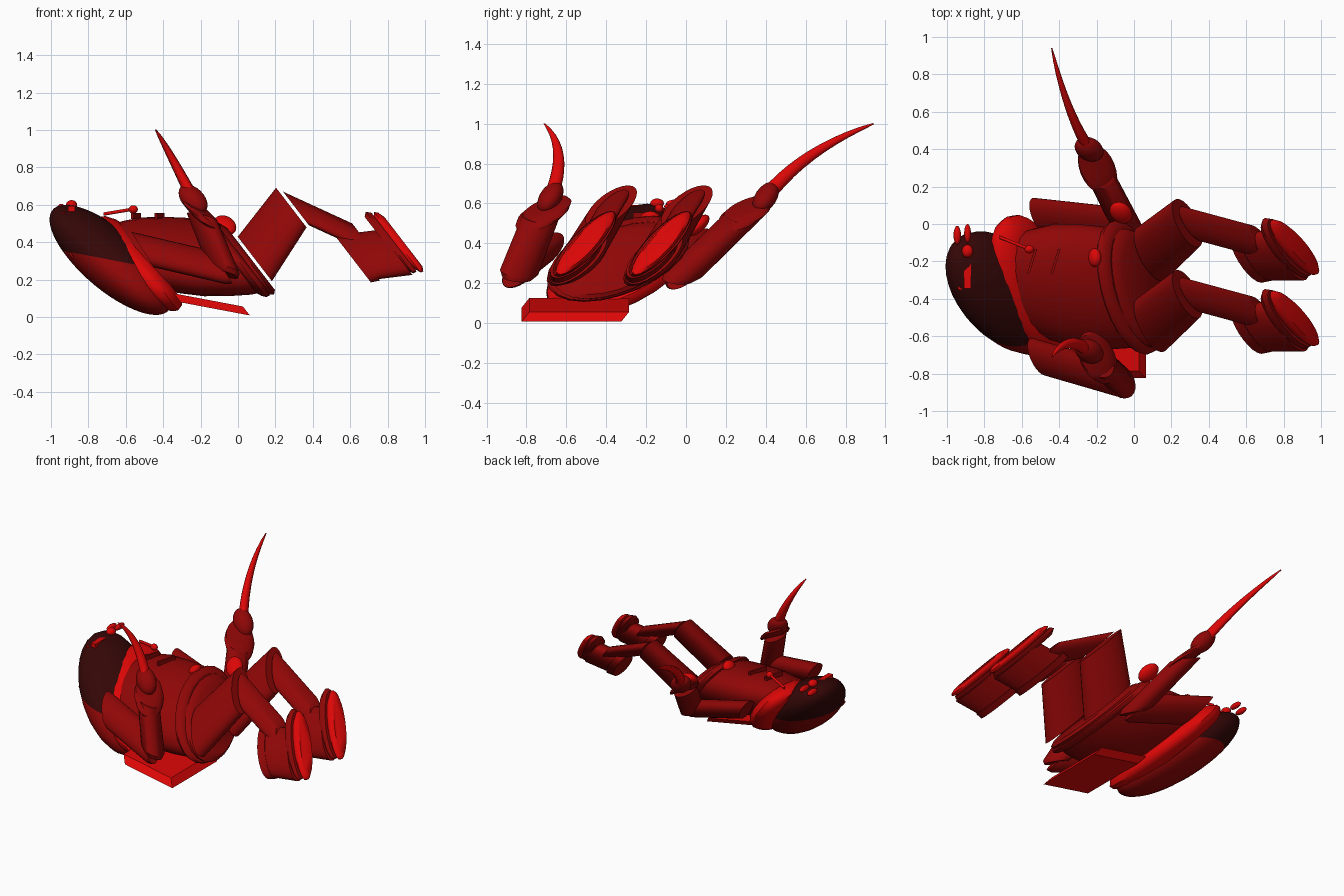
import bpy, bmesh, math
from mathutils import Vector as V

cube = bpy.data.objects.get("Cube")
if cube:
    bpy.data.objects.remove(cube)


def material(name, colour):
    m = bpy.data.materials.new(name)
    m.use_nodes = True
    m.diffuse_color = colour
    m.node_tree.nodes["Principled BSDF"].inputs["Base Color"].default_value = colour
    return m


red = material("deep red", (0.28, 0.002, 0.002, 1))
bright = material("bright red", (0.72, 0.002, 0.002, 1))
dark = material("dark maroon", (0.035, 0.002, 0.002, 1))


def finish(name, bm, mat):
    bmesh.ops.recalc_face_normals(bm, faces=bm.faces)
    me = bpy.data.meshes.new(name)
    bm.to_mesh(me)
    bm.free()
    ob = bpy.data.objects.new(name, me)
    bpy.context.collection.objects.link(ob)
    me.materials.append(mat)
    bpy.ops.object.select_all(action='DESELECT')
    ob.select_set(True)
    bpy.context.view_layer.objects.active = ob
    bpy.ops.object.shade_smooth_by_angle(angle=math.radians(40))
    return ob


def loft(name, centres, radii, u, v, mat=red, seg=24):
    """Skin elliptical rings with half axes u and v along a row of centres."""
    u, v = V(u), V(v)
    bm = bmesh.new()
    angles = [math.tau * i / seg for i in range(seg)]
    rings = [[bm.verts.new(c + (u * math.cos(a) + v * math.sin(a)) * r) for a in angles]
             for c, r in zip(centres, radii)]
    for lo, hi in zip(rings, rings[1:]):
        for i in range(seg):
            j = (i + 1) % seg
            bm.faces.new((lo[i], lo[j], hi[j], hi[i]))
    bm.faces.new(rings[0])
    bm.faces.new(rings[-1])
    return finish(name, bm, mat)


def tube(name, p0, p1, u, v, profile=((0, 1), (1, 1)), mat=red):
    p0, p1 = V(p0), V(p1)
    return loft(name, [p0.lerp(p1, t) for t, r in profile], [r for t, r in profile], u, v, mat)


def ball(name, c, u, v, w, mat=red, steps=16):
    c, w = V(c), V(w)
    angles = [math.pi * (i / steps - 0.5) for i in range(steps + 1)]
    return loft(name, [c + w * math.sin(a) for a in angles],
                [max(math.cos(a), 0.01) for a in angles], u, v, mat)


def block(name, c, u, v, w, mat=red):
    c, u, v, w = V(c), V(u), V(v), V(w)
    bm = bmesh.new()
    bmesh.ops.create_cube(bm, size=2)
    for p in bm.verts:
        p.co = c + u * p.co.x + v * p.co.y + w * p.co.z
    return finish(name, bm, mat)


# Shared directions: across the body, and from its back to its front
def across(s):
    return V((0, s, 0))


def forward(s):
    return V((-0.77, 0.8, 1)) * s


# Head with dark face half
head_c, head_u = V((-0.68, -0.37, 0.305)), V((0.26, -0.05, -0.05))
head = ball("head", head_c, across(0.28), (-0.2, 0.17, 0.29), head_u, red, 24)
head.data.materials.append(dark)
face_up = head_u.cross(across(1))
for f in head.data.polygons:
    f.material_index = int((f.center - head_c).dot(face_up) > 0)

# Small face pieces
ball("left_eye", (-0.945, -0.06, 0.585), (0.02, 0, 0), across(0.05), (0, 0, 0.02), bright, 8)
ball("left_brow", (-0.89, -0.05, 0.60), (0.018, 0, 0), across(0.05), (0, 0, 0.02), bright, 8)
ball("nose", (-0.89, -0.145, 0.60), (0.03, 0, 0), across(0.035), (0, 0, 0.025), bright, 8)
block("right_eye", (-0.89, -0.28, 0.572), (0.018, 0, 0), across(0.065), (0, 0, 0.02), bright)
block("right_brow", (-0.93, -0.32, 0.54), (0.012, 0, 0), across(0.03), (0, 0, 0.02), bright)
block("side_clip", (-0.87, -0.46, 0.345), (0.025, 0, 0.018), across(0.03), (-0.01, 0, 0.015))

# Collar, torso and waist rings
tube("collar", (-0.605, -0.33, 0.275), (-0.455, -0.32, 0.295), across(0.31), forward(0.25),
     ((0, 0.84), (0.15, 0.95), (0.4, 1.01), (0.6, 1.01), (0.85, 0.92), (1, 0.8)), bright)
tube("torso", (-0.54, -0.33, 0.32), (0.02, -0.34, 0.325), across(0.28), forward(0.205),
     ((0, 0.86), (0.15, 0.95), (0.35, 1.03), (0.6, 1.03), (0.8, 1), (1, 0.92)))
tube("belt", (-0.05, -0.34, 0.322), (0.02, -0.34, 0.322), across(0.3), forward(0.205),
     ((0, 0.95), (0.2, 1.02), (0.5, 1.05), (0.8, 1.02), (1, 0.95)))
tube("hips", (0.01, -0.34, 0.315), (0.07, -0.35, 0.31), across(0.28), forward(0.195),
     ((0, 1), (0.6, 0.98), (1, 0.85)))
ball("belt_buckle", (-0.21, -0.18, 0.525), (0.035, 0, 0.01), across(0.05), (0, 0, 0.035), bright, 8)
ball("hip_pouch", (-0.07, 0.06, 0.49), (0.05, 0.01, 0.02), across(0.045), (-0.035, 0.035, 0.05),
     bright, 10)

# Chest details
for i, x in enumerate((-0.42, -0.545)):
    block(f"chest_bar_{i}", (x, -0.2, 0.54), (0.007, 0, 0), (0.02, 0.065, 0), (0, 0, 0.015))
tube("mouthpiece_rod", (-0.72, -0.07, 0.55), (-0.57, -0.13, 0.575), across(0.009), (0, 0, 0.009),
     mat=bright)
ball("mouthpiece_tip", (-0.56, -0.135, 0.575), (0.025, 0, 0), across(0.022), (0, 0, 0.022), bright, 8)

# Slab under the back
block("back_slab", (-0.14, -0.555, 0.067), (0.185, 0, -0.035), across(0.25), forward(0.024), bright)

# Legs
for side, y in (("left", 0), ("right", -0.38)):
    def at(x, yy, z):
        return V((x, yy + y, z))
    tube(side + "_thigh", at(0.09, -0.16, 0.31), at(0.285, 0.005, 0.585), across(0.1), forward(0.108),
         ((0, 1.1), (1, 0.98)))
    tube(side + "_shin", at(0.31, 0.0, 0.58), at(0.68, -0.1, 0.41), across(0.06), forward(0.09))
    tube(side + "_boot_cuff", at(0.61, -0.17, 0.315), at(0.66, -0.16, 0.325), across(0.1), forward(0.13))
    tube(side + "_boot", at(0.64, -0.17, 0.32), at(0.84, -0.17, 0.345), across(0.09), forward(0.12))
    tube(side + "_boot_rim", at(0.785, -0.13, 0.395), at(0.835, -0.125, 0.4), across(0.09), forward(0.165),
         ((0, 0.85), (0.5, 1), (1, 0.95)))
    tube(side + "_sole", at(0.835, -0.125, 0.398), at(0.885, -0.125, 0.402), across(0.075), forward(0.165),
         ((0, 0.85), (0.35, 0.98), (0.7, 0.95), (1, 0.8)), bright)

# Arms, each with a cuff, hand and curved horn
arms = (
    ("left", (-0.5, 0.04, 0.38), (-0.04, -0.01, 0.25), (-0.19, 0.28, 0.53), (-0.24, 0.4, 0.63),
     (-0.36, 0.59, 0.87), (-0.44, 0.94, 1.0)),
    ("right", (-0.51, -0.71, 0.36), (-0.08, -0.835, 0.26), (-0.19, -0.73, 0.53), (-0.24, -0.68, 0.63),
     (-0.36, -0.585, 0.87), (-0.44, -0.71, 1.0)),
)
for side, shoulder, elbow, wrist, hand, bend, tip in arms:
    shoulder, elbow, wrist, hand, bend, tip = map(V, (shoulder, elbow, wrist, hand, bend, tip))
    tube(side + "_upper_arm", shoulder, elbow, across(0.08), (-0.06, 0.06, 0.095),
         ((0, 1), (0.9, 1), (1, 0.85)))
    tube(side + "_forearm", elbow - (wrist - elbow) * 0.12, wrist, (0.085, 0, -0.03), (-0.03, 0.1, -0.01),
         ((0, 0.75), (0.1, 0.97), (1, 0.92)))
    tube(side + "_cuff", wrist - V((-0.02, 0, 0.02)), wrist + V((-0.03, 0.03, 0.06)),
         (0.09, 0, -0.045), (-0.03, 0.135, 0.045), ((0, 0.85), (0.3, 1), (0.7, 1), (1, 0.8)))
    ball(side + "_hand", hand, (-0.075, 0.02, 0.05), across(0.06), (0.02, 0.02, 0.06), steps=12)
    steps = [i / 10 for i in range(11)]
    path = [hand * (1 - t) ** 2 + bend * 2 * t * (1 - t) + tip * t * t for t in steps]
    along = (tip - hand).normalized()
    u = along.cross(V((1, 0, 0))).normalized()
    loft(side + "_horn", path, [0.036 * (1 - t) ** 0.7 + 0.004 for t in steps],
         u, along.cross(u) * 0.8, bright, 12)
